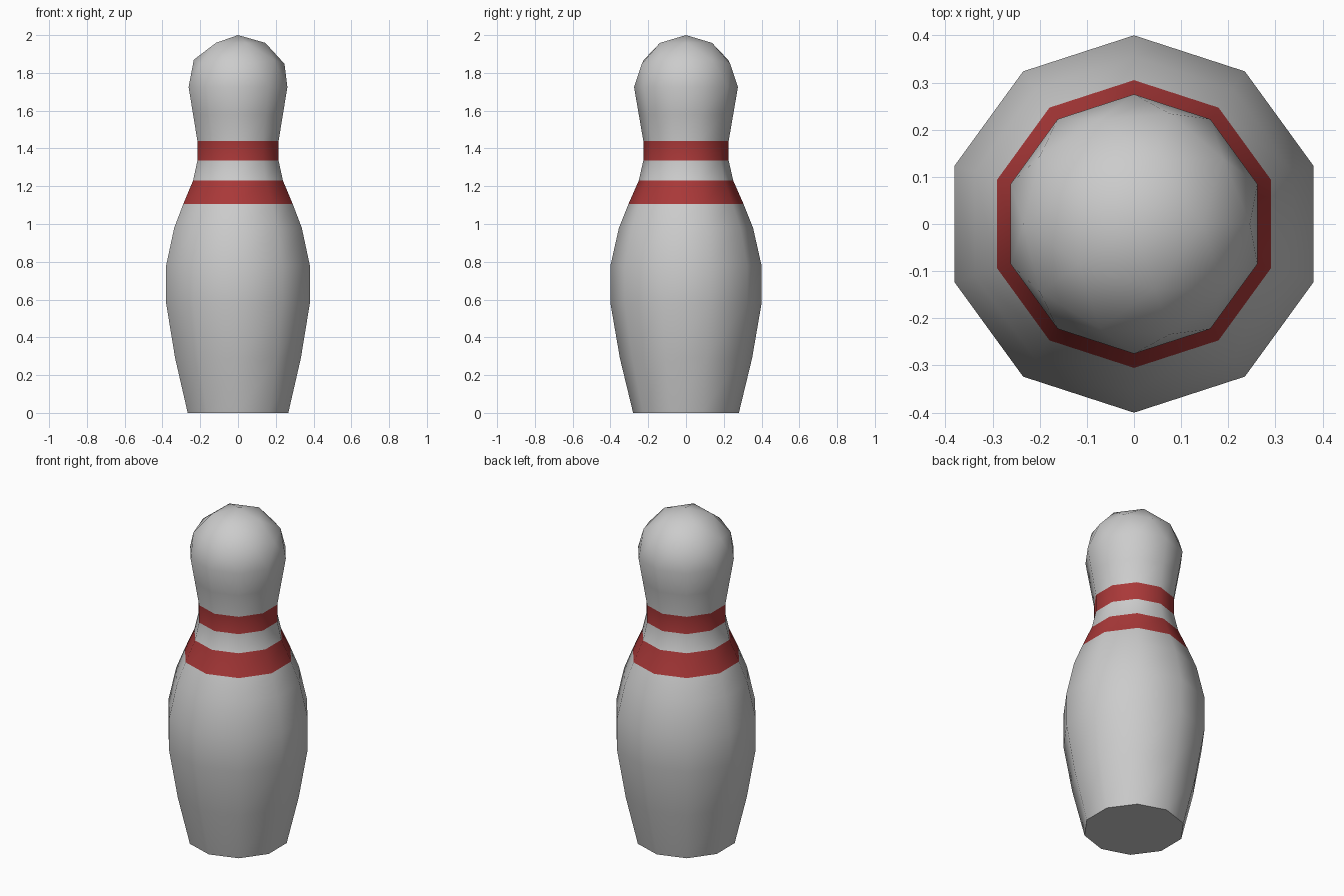
import bpy, bmesh, math

if "Cube" in bpy.data.objects:
    bpy.data.objects.remove(bpy.data.objects["Cube"])

SIDES = 10
HEAD_R, HEAD_Z = 0.275, 1.725

# (radius, height) profile from base to neck; head dome takes over above
profile = [(0.28, 0), (0.35, 0.29), (0.40, 0.58), (0.40, 0.78), (0.355, 0.98),
           (0.305, 1.105), (0.25, 1.23), (0.226, 1.335), (0.226, 1.44), (0.25, 1.58)]
red_bands = (5, 7)  # profile segments painted red

bm = bmesh.new()

# Rounded head: upper half of a low-poly ball
bmesh.ops.create_icosphere(bm, subdivisions=2, radius=HEAD_R)
bmesh.ops.delete(bm, geom=[v for v in bm.verts if v.co.z < -0.01], context='VERTS')
bmesh.ops.translate(bm, verts=bm.verts, vec=(0, 0, HEAD_Z))

# Body rings joined up to the rim of the head
rings = []
for r, z in profile:
    angles = [math.radians(18 + 36 * i) for i in range(SIDES)]
    rings.append([bm.verts.new((r * math.cos(a), r * math.sin(a), z)) for a in angles])
rim = [v for v in bm.verts if abs(v.co.z - HEAD_Z) < 0.01]
rim.sort(key=lambda v: math.atan2(v.co.y, v.co.x) % math.tau)
rings.append(rim)

for n, (low, high) in enumerate(zip(rings, rings[1:])):
    for i in range(SIDES):
        j = (i + 1) % SIDES
        face = bm.faces.new((low[i], low[j], high[j], high[i]))
        face.material_index = 1 if n in red_bands else 0

# Flat base
bm.faces.new(rings[0][::-1])
bmesh.ops.recalc_face_normals(bm, faces=bm.faces)

mesh = bpy.data.meshes.new("bowling_pin")
bm.to_mesh(mesh)
bm.free()

# Plain body and red neck stripes
plain = bpy.data.materials.new("plain_grey")
plain.diffuse_color = (0.8, 0.8, 0.8, 1)
plain.use_nodes = True
plain.node_tree.nodes["Principled BSDF"].inputs["Base Color"].default_value = plain.diffuse_color
red = bpy.data.materials.new("stripe_red")
red.diffuse_color = (0.4, 0.04, 0.04, 1)
red.use_nodes = True
red.node_tree.nodes["Principled BSDF"].inputs["Base Color"].default_value = red.diffuse_color
mesh.materials.append(plain)
mesh.materials.append(red)

pin = bpy.data.objects.new("bowling_pin", mesh)
bpy.context.collection.objects.link(pin)
bpy.context.view_layer.objects.active = pin
pin.select_set(True)
bpy.ops.object.shade_smooth_by_angle(angle=math.radians(60))
